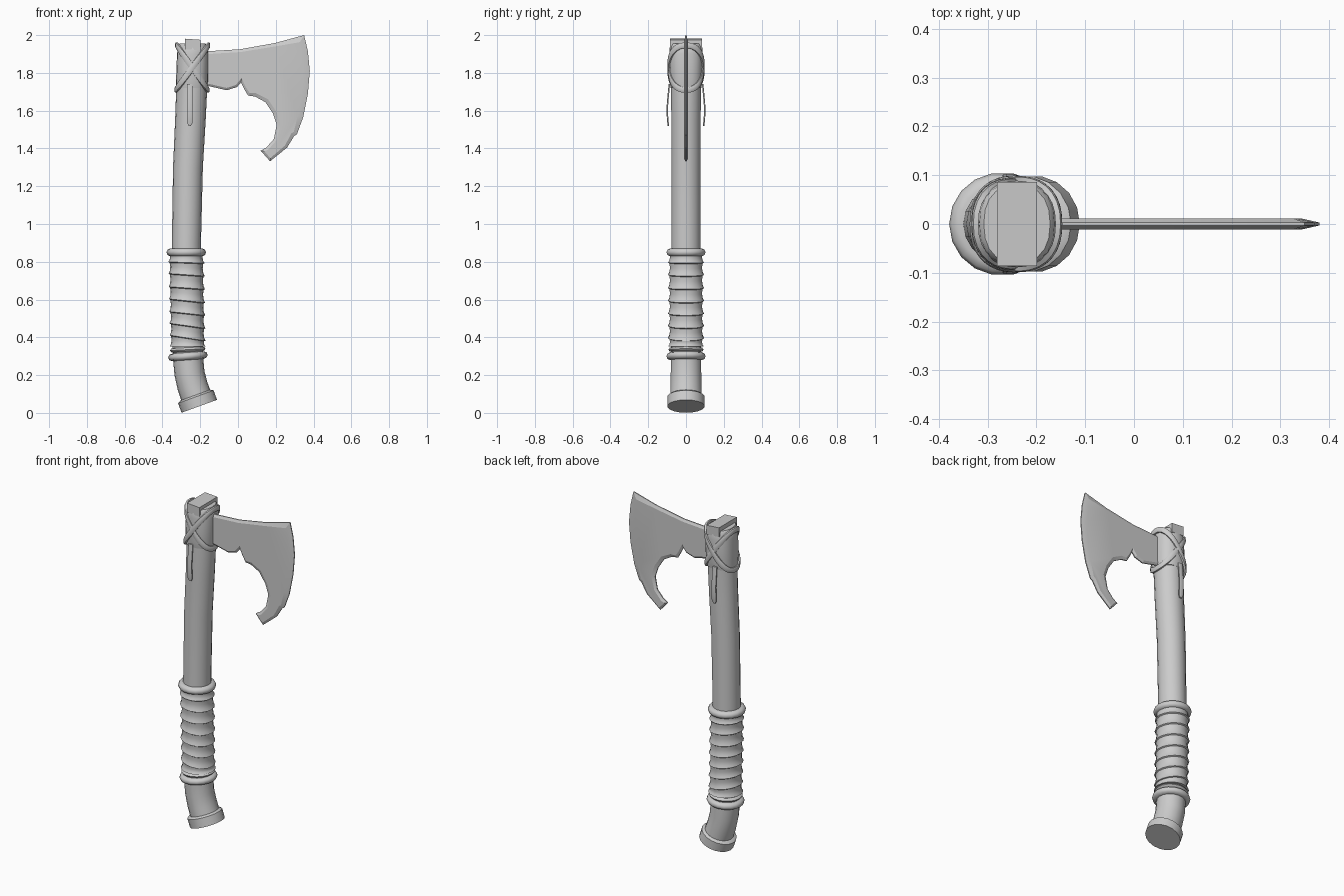
import bpy, bmesh, math
from mathutils import Vector

if "Cube" in bpy.data.objects:
    bpy.data.objects.remove(bpy.data.objects["Cube"])


def finish(name, bm, angle=35):
    bmesh.ops.recalc_face_normals(bm, faces=bm.faces)
    me = bpy.data.meshes.new(name)
    bm.to_mesh(me)
    bm.free()
    ob = bpy.data.objects.new(name, me)
    bpy.context.collection.objects.link(ob)
    bpy.ops.object.select_all(action='DESELECT')
    ob.select_set(True)
    bpy.context.view_layer.objects.active = ob
    bpy.ops.object.shade_smooth_by_angle(angle=math.radians(angle))
    return ob


def skin(name, rings, closed=False, angle=35):
    bm = bmesh.new()
    vs = [[bm.verts.new(p) for p in r] for r in rings]
    n = len(vs[0])
    pairs = list(zip(vs, vs[1:])) + ([(vs[-1], vs[0])] if closed else [])
    for a, b in pairs:
        for i in range(n):
            j = (i + 1) % n
            bm.faces.new((a[i], a[j], b[j], b[i]))
    if not closed:
        bm.faces.new(vs[0])
        bm.faces.new(vs[-1])
    return finish(name, bm, angle)


def loft(name, rings, sides=18, power=1.0, angle=35):
    """rings: (centre x, centre z, radius x, radius y, tilt in degrees)"""
    out = []
    for x, z, rx, ry, tilt in rings:
        t = math.radians(tilt)
        ring = []
        for i in range(sides):
            a = 2 * math.pi * i / sides
            c, s = (math.copysign(abs(f) ** power, f) for f in (math.cos(a), math.sin(a)))
            ring.append((x + rx * c * math.cos(t), ry * s, z + rx * c * math.sin(t)))
        out.append(ring)
    return skin(name, out, angle=angle)


def strap(name, pts, normals, widths, thick, closed=False):
    n, rings = len(pts), []
    for i, p in enumerate(pts):
        a = pts[(i - 1) % n] if closed else pts[max(i - 1, 0)]
        b = pts[(i + 1) % n] if closed else pts[min(i + 1, n - 1)]
        side = (b - a).normalized().cross(normals[i]).normalized() * widths[i]
        out = normals[i] * thick
        rings.append([p - side - out, p + side - out, p + side + out * .5,
                      p + side * .5 + out, p - side * .5 + out, p - side + out * .5])
    return skin(name, rings, closed, 40)


# wooden shaft with a curved foot
loft("shaft", [(-.215, .07, .082, .085, 20), (-.24, .14, .081, .083, 15),
               (-.257, .21, .08, .082, 8), (-.265, .3, .08, .081, 3),
               (-.272, .6, .079, .08, 0), (-.273, .9, .077, .078, 0),
               (-.265, 1.3, .079, .078, 0), (-.252, 1.55, .081, .079, 0),
               (-.245, 1.72, .082, .08, 0), (-.242, 1.94, .076, .082, 0)])

# pommel cap
loft("pommel_cap", [(-.205, .035, .1, .099, 20), (-.223, .085, .1, .099, 20),
                    (-.226, .094, .084, .086, 20)])

# collars at both ends of the grip
for name, x, z, h, r, tilt in (("lower_collar", -.265, .3, .02, .105, 4),
                               ("inner_collar", -.266, .335, .013, .094, 3),
                               ("upper_collar", -.274, .85, .021, .105, 0)):
    loft(name, [(x, z - h, r - .022, r - .022, tilt), (x, z - h * .7, r - .006, r - .006, tilt),
                (x, z, r, r, tilt), (x, z + h * .7, r - .006, r - .006, tilt),
                (x, z + h, r - .022, r - .022, tilt)], angle=60)

# leather grip wrap: stacked, slightly waisted turns
edges = [.35, .395, .46, .525, .592, .66, .73, .795, .845]
tilts = [0, -9, -8, -6, -6, -4, -4, -2, 0]
turns = []
for i in range(len(edges) - 1):
    for f, r in ((.02, .096), (.25, .089), (.6, .086), (.95, .089)):
        z = edges[i] + f * (edges[i + 1] - edges[i])
        t = tilts[i] + f * (tilts[i + 1] - tilts[i])
        turns.append((-.266 - .008 * (z - .35) / .5, z, r, r, t))
loft("grip_wrap", turns)

# squared head socket and wedge on top
loft("head_socket", [(-.245, 1.72, .083, .081, 0), (-.243, 1.76, .085, .088, 0),
                     (-.24, 1.9, .083, .089, 0), (-.24, 1.945, .077, .085, 0),
                     (-.24, 1.955, .068, .08, 0)], sides=20, power=.85)
bm = bmesh.new()
bmesh.ops.create_cube(bm, size=1)
for v in bm.verts:
    v.co = Vector((-.24 + v.co.x * .082, v.co.y * .172, 1.95 + v.co.z * .056 - v.co.x * .006))
finish("top_wedge", bm)

# crossed lashing: two tilted loops making an X on front and back
for name, d in (("lashing_a", 1), ("lashing_b", -1)):
    pts, nor = [], []
    for i in range(32):
        a = 2 * math.pi * i / 32
        c, s = (math.copysign(abs(f) ** .85, f) for f in (math.cos(a), math.sin(a)))
        r = .002 * d
        pts.append(Vector((-.242 + (.086 + r) * c, (.09 + r) * s, 1.828 + d * .118 * c)))
        nor.append(Vector((math.cos(a), math.sin(a), 0)))
    strap(name, pts, nor, [.015] * 32, .007, True)

# hanging strap ends, front and back
for name, s in (("front_strap_end", -1), ("back_strap_end", 1)):
    prof = [(.088, 1.74), (.093, 1.69), (.099, 1.62), (.098, 1.57), (.095, 1.535), (.093, 1.52)]
    strap(name, [Vector((-.255, s * y, z)) for y, z in prof],
          [Vector((0, s, 0))] * 6, [.014, .014, .014, .015, .014, .006], .004)

# bearded blade: outline points (x, z, bevel width)
outline = [(-.2, 1.915, .015), (-.155, 1.915, .015), (.01, 1.925, .015), (.195, 1.958, .018),
           (.35, 2.0, .03), (.37, 1.915, .035), (.38, 1.81, .035), (.37, 1.69, .035),
           (.345, 1.565, .03), (.312, 1.475, .02), (.297, 1.465, .02), (.26, 1.405, .015),
           (.17, 1.332, .012), (.12, 1.388, .012), (.15, 1.405, .015), (.19, 1.45, .015),
           (.205, 1.525, .02), (.185, 1.585, .02), (.145, 1.645, .02), (.09, 1.675, .018),
           (.053, 1.68, .014), (.03, 1.72, .012), (.016, 1.75, .012), (-.005, 1.725, .012),
           (-.06, 1.708, .012), (-.155, 1.73, .012), (-.2, 1.73, .012)]
n = len(outline)
bm = bmesh.new()
rim, faces = [], {1: [], -1: []}
for i, (x, z, w) in enumerate(outline):
    p = Vector((x, z))
    u = (p - Vector(outline[i - 1][:2])).normalized()
    v = (Vector(outline[(i + 1) % n][:2]) - p).normalized()
    nu, nv = Vector((u.y, -u.x)), Vector((v.y, -v.x))
    q = p + (nu + nv) * (w / max(1 + nu.dot(nv), .5))
    rim.append([bm.verts.new((x, y, z)) for y in (-.003, .003)])
    for s in (1, -1):
        faces[s].append(bm.verts.new((q.x, s * .011, q.y)))
for i in range(n):
    j = (i + 1) % n
    bm.faces.new((rim[i][0], rim[j][0], rim[j][1], rim[i][1]))
    for s, k in ((1, 1), (-1, 0)):
        bm.faces.new((rim[i][k], rim[j][k], faces[s][j], faces[s][i]))
for s in (1, -1):
    bm.faces.new(faces[s])
finish("axe_blade", bm, 15)
